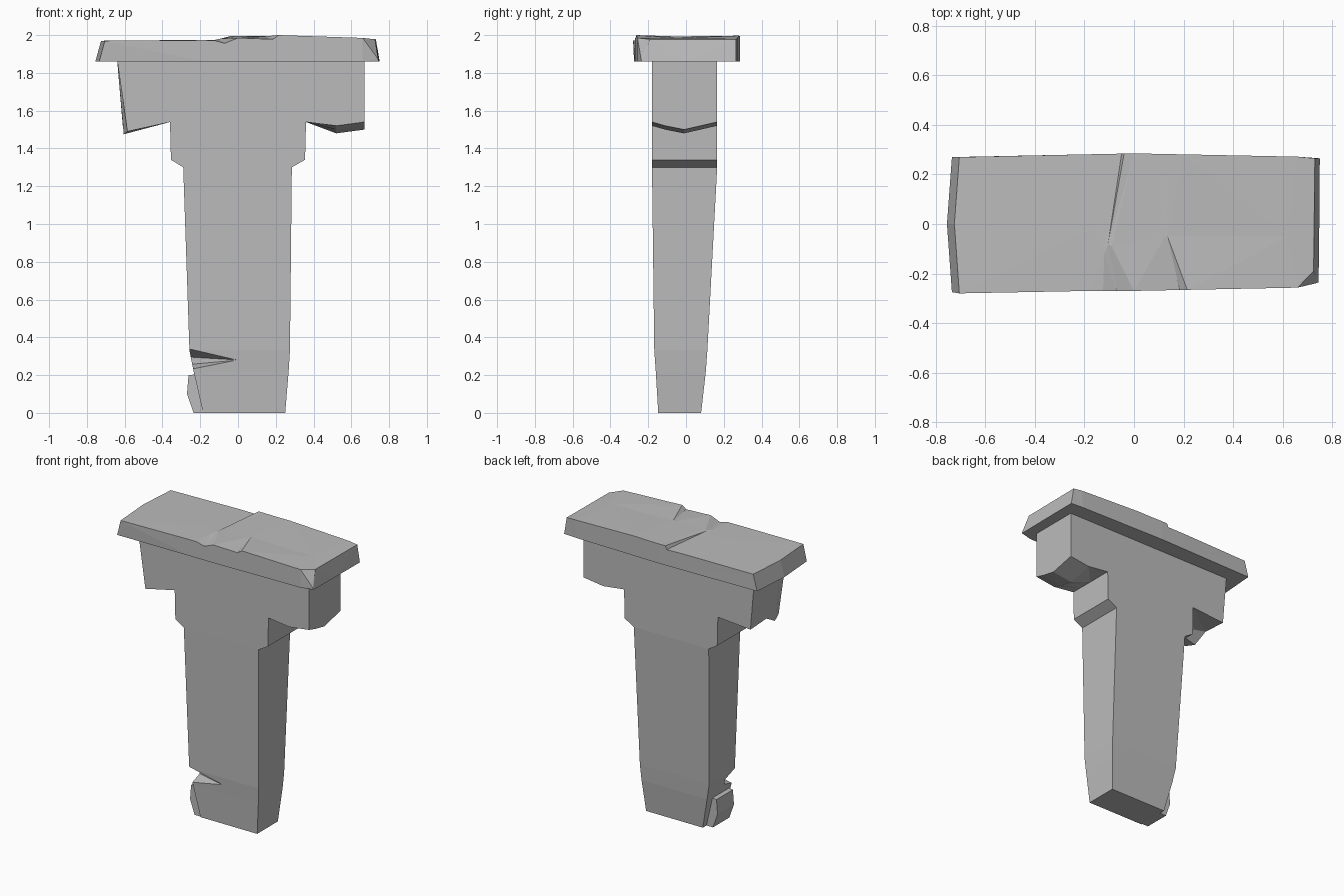
import bpy, bmesh

if "Cube" in bpy.data.objects:
    bpy.data.objects.remove(bpy.data.objects["Cube"])

stone = bpy.data.materials.new("grey stone")
stone.use_nodes = True
stone.diffuse_color = (0.5, 0.5, 0.5, 1)
stone.node_tree.nodes["Principled BSDF"].inputs["Base Color"].default_value = (0.5, 0.5, 0.5, 1)


def finish(name, bm):
    bmesh.ops.recalc_face_normals(bm, faces=bm.faces)
    bent = [f for f in bm.faces if len(f.verts) > 3]
    bmesh.ops.triangulate(bm, faces=bent)
    mesh = bpy.data.meshes.new(name)
    bm.to_mesh(mesh)
    bm.free()
    mesh.materials.append(stone)
    obj = bpy.data.objects.new(name, mesh)
    bpy.context.collection.objects.link(obj)
    return obj


def loft(name, rings):
    """Skin a run of equal-length rings and cap both ends."""
    bm = bmesh.new()
    rows = [[bm.verts.new(p) for p in ring] for ring in rings]
    n = len(rows[0])
    for a, b in zip(rows, rows[1:]):
        for i in range(n):
            j = (i + 1) % n
            bm.faces.new((a[i], a[j], b[j], b[i]))
    bm.faces.new(rows[0])
    bm.faces.new(rows[-1])
    return finish(name, bm)


def hull(name, points):
    bm = bmesh.new()
    for p in points:
        bm.verts.new(p)
    bmesh.ops.convex_hull(bm, input=bm.verts)
    return finish(name, bm)


def cut(obj, cutter):
    """Subtract a cutter and bake the result."""
    mod = obj.modifiers.new("chip", 'BOOLEAN')
    mod.operation, mod.solver, mod.object = 'DIFFERENCE', 'EXACT', cutter
    graph = bpy.context.evaluated_depsgraph_get()
    baked = bpy.data.meshes.new_from_object(obj.evaluated_get(graph))
    obj.modifiers.clear()
    obj.data = baked
    bpy.data.objects.remove(cutter)


# Stepped bracket: the outline is swept from front to back, sagging mid-depth
def bracket_ring(y, sag, left_x, left_z):
    right = [(0.285, 1.3), (0.355, 1.34), (0.36, 1.54), (0.52, 1.52 - sag), (0.67, 1.54 - sag)]
    left = [(left_x, left_z), (-0.36, 1.54), (-0.355, 1.34), (-0.29, 1.3)]
    return [(x, y, z) for x, z in right + [(0.67, 1.87), (-0.64, 1.87)] + left]


loft("bracket", [bracket_ring(-0.18, 0, -0.585, 1.49),
                 bracket_ring(-0.11, 0.02, -0.605, 1.475),
                 bracket_ring(-0.01, 0.04, -0.61, 1.53),
                 bracket_ring(0.165, 0, -0.61, 1.52)])

# Tapered shaft, from the bracket down to the foot
sections = [(1.3, -0.29, 0.285, -0.18, 0.165),
            (0.33, -0.257, 0.275, -0.168, 0.113),
            (0.22, -0.235, 0.268, -0.16, 0.105),
            (0, -0.185, 0.25, -0.147, 0.08)]
shaft = loft("shaft", [[(x0, y0, z), (x1, y0, z), (x1, y1, z), (x0, y1, z)]
                       for z, x0, x1, y0, y1 in sections])

# Wedge broken out of the front corner
cut(shaft, hull("wedge", [(0.005, -0.17, 0.28), (-0.2, -0.09, 0.28),
                          (-0.27, -0.2, 0.355), (-0.27, -0.2, 0.215),
                          (0.005, -0.2, 0.28), (-0.33, -0.04, 0.3),
                          (-0.33, -0.04, 0.25)]))

# Loose chunk beside the foot
hull("chunk", [(x, y, z) for y in (-0.14, 0.04)
               for x, z in ((-0.18, 0), (-0.235, 0), (-0.27, 0.1), (-0.262, 0.2), (-0.21, 0.205))])

# Top slab: bottom front, top front, top middle, top back, bottom back
FRONT, BACK, BASE = -0.27, 0.28, 1.86
ridge = [  # front x, z, middle x, y, z, back x, z
    (-0.18, 1.973, -0.17, -0.02, 1.975, -0.19, 1.973),
    (-0.125, 1.972, -0.12, -0.12, 1.975, -0.05, 1.971),
    (-0.07, 1.957, -0.105, -0.08, 1.978, -0.04, 1.995),
    (0, 1.985, -0.09, -0.09, 1.982, 0, 1.995),
    (0.185, 1.978, 0.125, -0.05, 1.992, 0.1, 1.995),
    (0.215, 2, 0.135, -0.05, 1.993, 0.2, 1.997),
    (0.66, 1.985, 0.62, -0.05, 1.985, 0.66, 1.983)]
rings = [[(-0.735, -0.275, BASE), (-0.705, -0.28, 1.97), (-0.725, 0, 1.97),
          (-0.705, 0.27, 1.97), (-0.735, 0.27, BASE), (-0.755, 0, BASE)]]
for fx, fz, mx, my, mz, bx, bz in ridge:
    front = FRONT + 0.02 * max(fx, 0)
    back = BACK + 0.005 - 0.02 * abs(bx)
    rings.append([(fx, front, BASE), (fx, front, fz), (mx, my, mz),
                  (bx, back, bz), (bx, back, BASE), (mx, 0, BASE)])
rings.append([(0.745, -0.235, BASE), (0.74, -0.238, 1.875), (0.725, -0.19, 1.978),
              (0.73, 0.265, 1.978), (0.75, 0.265, BASE), (0.748, 0, BASE)])
loft("top_slab", rings)
